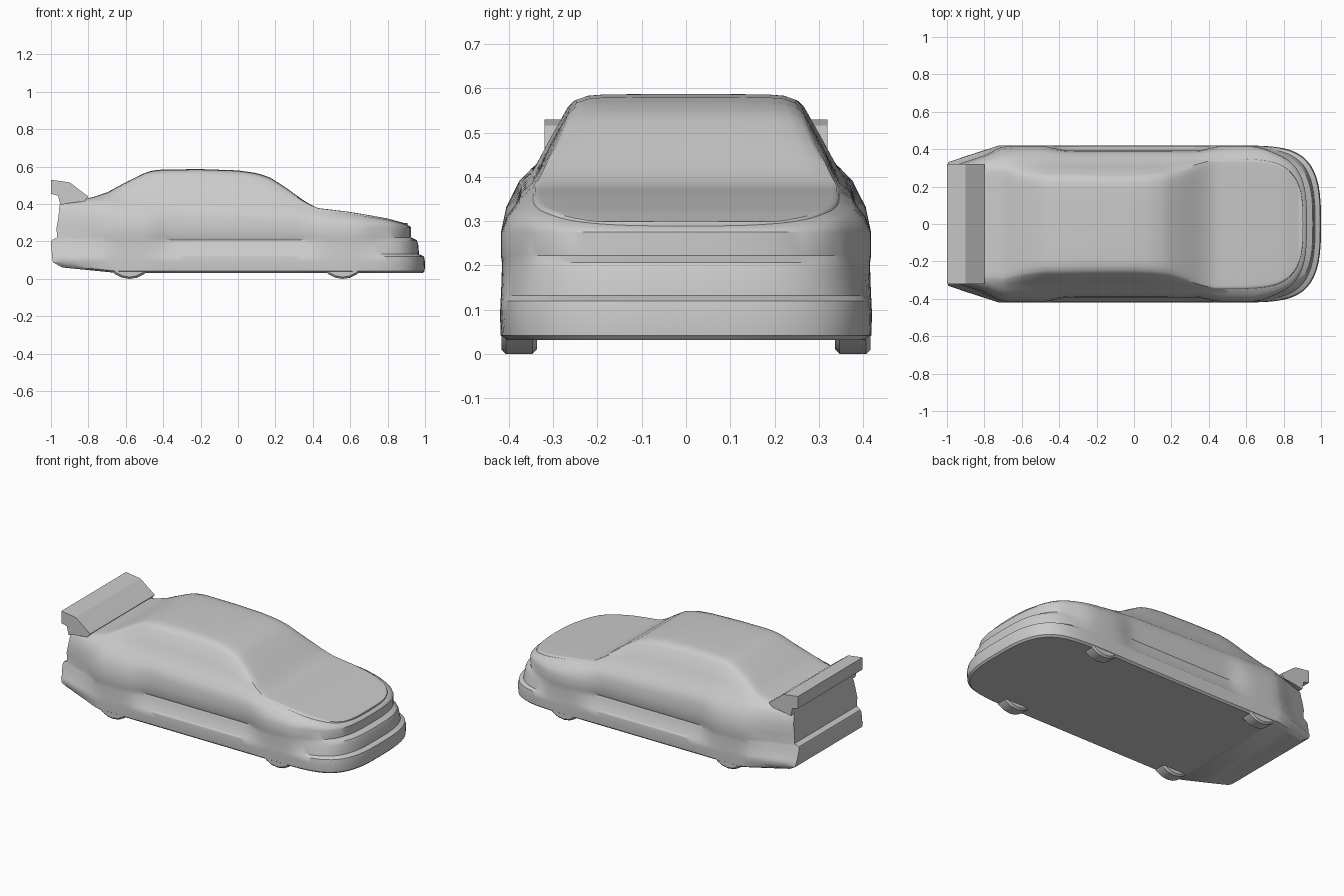
import bpy, bmesh, math

cube = bpy.data.objects.get("Cube")
if cube:
    bpy.data.objects.remove(cube)

grey = bpy.data.materials.new("plain grey")
grey.use_nodes = True
grey.diffuse_color = (0.6, 0.6, 0.6, 1)
grey.node_tree.nodes["Principled BSDF"].inputs["Base Color"].default_value = (0.6, 0.6, 0.6, 1)


def finish(name, bm, angle=32):
    bmesh.ops.remove_doubles(bm, verts=bm.verts, dist=0.0005)
    bmesh.ops.recalc_face_normals(bm, faces=bm.faces)
    mesh = bpy.data.meshes.new(name)
    bm.to_mesh(mesh)
    bm.free()
    obj = bpy.data.objects.new(name, mesh)
    bpy.context.collection.objects.link(obj)
    mesh.materials.append(grey)
    bpy.ops.object.select_all(action='DESELECT')
    obj.select_set(True)
    bpy.context.view_layer.objects.active = obj
    bpy.ops.object.shade_smooth_by_angle(angle=math.radians(angle))
    return obj


def interp(table, x):
    """Straight-line lookup in a list of (x, value)."""
    if x <= table[0][0]:
        return table[0][1]
    for (a, u), (b, v) in zip(table, table[1:]):
        if x <= b:
            return u + (v - u) * (x - a) / (b - a)
    return table[-1][1]


def loft(name, halves):
    """Skin mirrored half sections, each listed from the sill up to the centre line."""
    bm = bmesh.new()
    rings = []
    for half in halves:
        left = [bm.verts.new(p) for p in half]
        right = [bm.verts.new((x, -y, z)) for x, y, z in half[:-1]]
        rings.append(left + right[::-1])
    n = len(rings[0])
    for a, b in zip(rings, rings[1:]):
        for i in range(n):
            j = (i + 1) % n
            bm.faces.new((a[i], a[j], b[j], b[i]))
    # Flat tail panel
    for i in range(n // 2):
        j = n - 1 - i
        corners = [rings[0][k] for k in (i, i + 1, j - 1, j)]
        bm.faces.new(list(dict.fromkeys(corners)))
    bmesh.ops.dissolve_degenerate(bm, edges=bm.edges, dist=0.0005)
    return finish(name, bm)


# Body layers: (height, half width, rear end, front end, arch flare)
WHEELS = (-0.58, 0.56)
LAYERS = [
    (0.032, 0.405, -0.94, 0.988, 0), (0.042, 0.416, -0.96, 0.998, 0.003),
    (0.09, 0.42, -0.99, 1.0, 0), (0.12, 0.416, -0.995, 0.995, 0.003),
    (0.132, 0.406, -0.995, 0.968, 0.012), (0.19, 0.392, -1.0, 0.963, 0.024),
    (0.207, 0.386, -0.995, 0.956, 0.03), (0.222, 0.392, -0.968, 0.925, 0.026),
    (0.275, 0.392, -0.97, 0.925, 0.026)]
# Shoulder layers: the height is a share of the way up to the deck line
SHOULDER = [(0.4, 0.388, -0.96, 0.921, 0.018), (0.8, 0.373, -0.955, 0.915, 0.004),
            (1.0, 0.348, -0.95, 0.905, 0)]
DECK = [(-1, 0.415), (-0.7, 0.42), (0.3, 0.385), (0.45, 0.367),
        (0.6, 0.349), (0.8, 0.315), (0.93, 0.283)]
ROOF = [(-0.84, 0.424), (-0.8, 0.432), (-0.75, 0.442), (-0.7, 0.462), (-0.6, 0.517),
        (-0.5, 0.566), (-0.46, 0.579), (-0.4, 0.585), (-0.2, 0.587), (0, 0.58),
        (0.1, 0.566), (0.17, 0.543), (0.25, 0.492), (0.35, 0.42), (0.41, 0.384),
        (0.5, 0.3)]
# Cabin section: (share of the rise, share of the width)
CABIN = [(0.45, 1), (0.84, 0.99), (0.93, 0.96), (0.98, 0.87), (0.995, 0.74), (1, 0.4), (1, 0)]
# The cabin draws in toward the rear window
PINCH = [(-0.9, 0.93), (-0.7, 0.9), (-0.58, 0.91), (-0.4, 0.98), (0.1, 0.98),
         (0.25, 0.96), (0.42, 1)]
REAR_PLAN = [(0, 0.79), (0.05, 0.87), (0.135, 1)]


def plan(s):
    """Share of the full width at a fraction s of the length."""
    if s > 0.7:
        t = min((s - 0.7) / 0.3, 1)
        return max(1 - t ** 5.5, 0) ** 0.33
    return interp(REAR_PLAN, s)


def body_half(s):
    points = []
    for k, (h, w, rear, front, flare) in enumerate(LAYERS + SHOULDER):
        x = rear + (front - rear) * s
        bump = flare * sum(math.exp(-((x - c) / 0.17) ** 4) for c in WHEELS)
        if k < len(LAYERS):
            z = h
            if h < 0.06:
                z += 0.03 * min(max((-x - 0.65) / 0.3, 0), 1)
        else:
            z = 0.275 + h * (interp(DECK, x) - 0.275)
        points.append((x, (w + bump) * plan(s), z))
    # Hood, cabin and trunk continue the same skin to the centre line
    x, y, z = points[-1]
    rise = max(interp(ROOF, x), z + 0.009 * plan(s)) - z
    for up, across in CABIN:
        lean = (1 - 1.42 * rise * up) * (1 + (interp(PINCH, x) - 1) * up)
        points.append((x, y * lean * across, z + rise * up))
    return points


stations = [0, 0.025, 0.05, 0.09, 0.135] + [0.135 + 0.565 * i / 36 for i in range(1, 37)]
stations += [0.7 + 0.3 * math.sin(math.pi / 2 * i / 22) for i in range(1, 23)]
loft("body_shell", [body_half(s) for s in stations])


def prism(name, profile, half_width):
    """Side profile in x and z, extruded across the car."""
    bm = bmesh.new()
    face = bm.faces.new([bm.verts.new((x, -half_width, z)) for x, z in profile])
    new = bmesh.ops.extrude_face_region(bm, geom=[face])["geom"]
    verts = [v for v in new if isinstance(v, bmesh.types.BMVert)]
    bmesh.ops.translate(bm, verts=verts, vec=(0, 2 * half_width, 0))
    return finish(name, bm, 20)


# Rear wing with its sloping front face
prism("rear_wing", [(-1, 0.53), (-0.9, 0.516), (-0.8, 0.44), (-0.82, 0.415), (-0.9, 0.405),
                    (-0.95, 0.395), (-0.962, 0.445), (-1, 0.455)], 0.32)

# Lower part of each wheel, showing below the shell
for end, x in zip(("rear", "front"), WHEELS):
    for hand, sign in (("left", 1), ("right", -1)):
        bm = bmesh.new()
        bmesh.ops.create_cone(bm, cap_ends=True, segments=20, radius1=0.13,
                              radius2=0.13, depth=0.08)
        rims = [e for e in bm.edges if any(len(f.verts) > 4 for f in e.link_faces)]
        bmesh.ops.bevel(bm, geom=rims, offset=0.01, segments=1, affect='EDGES')
        for v in bm.verts:
            v.co = (x + v.co.x, sign * 0.377 + v.co.z, 0.13 + v.co.y)
        bmesh.ops.bisect_plane(bm, geom=bm.verts[:] + bm.edges[:] + bm.faces[:],
                               plane_co=(0, 0, 0.045), plane_no=(0, 0, 1), clear_outer=True)
        finish(f"{end}_{hand}_wheel", bm)
